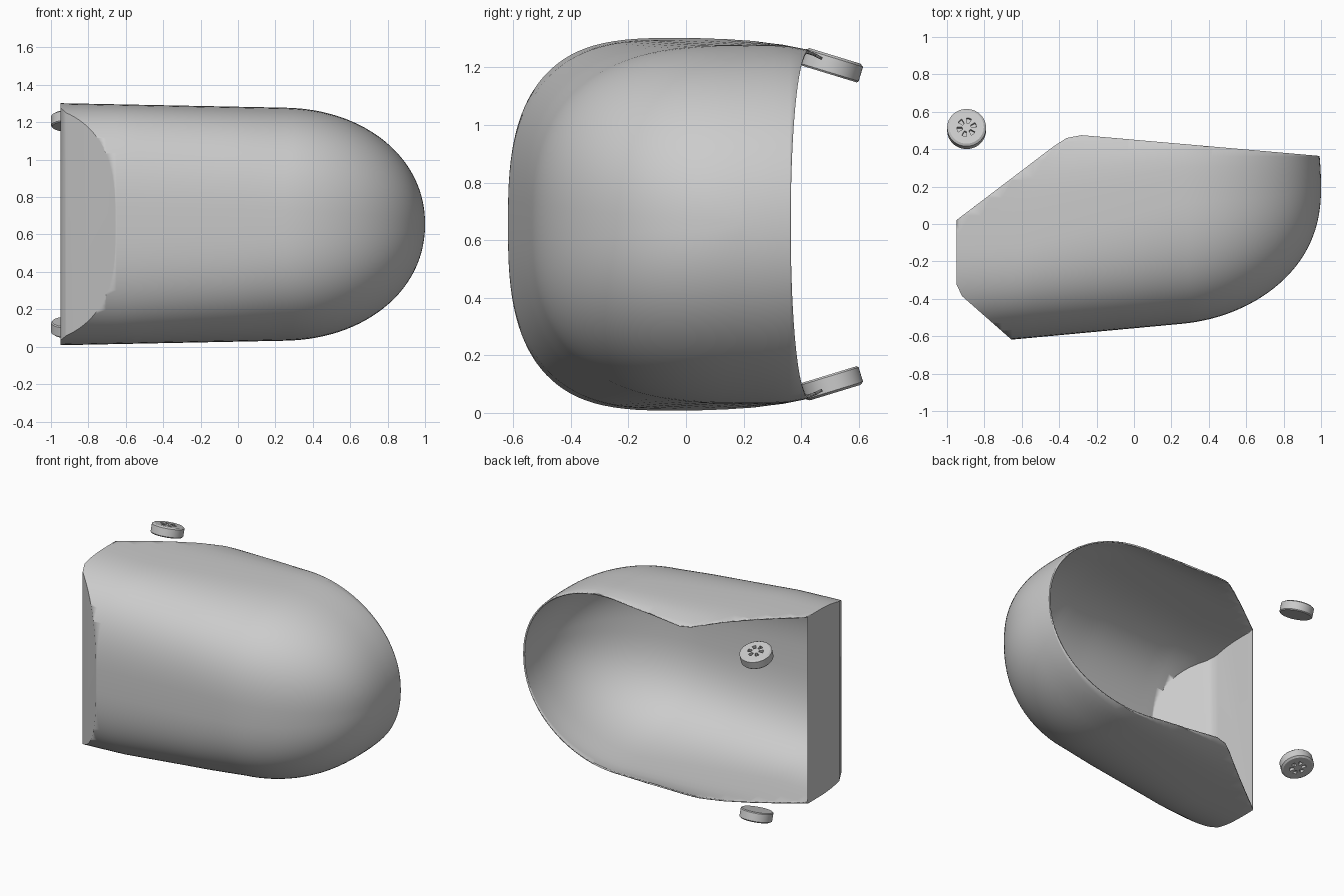
import bpy, bmesh, math
from mathutils import Matrix, Vector

if "Cube" in bpy.data.objects:
    bpy.data.objects.remove(bpy.data.objects["Cube"])

grey = bpy.data.materials.new("light_grey")
grey.use_nodes = True
COLOUR = (0.6, 0.6, 0.6, 1)
grey.diffuse_color = COLOUR
grey.node_tree.nodes["Principled BSDF"].inputs["Base Color"].default_value = COLOUR

MID_Z = 0.655


def finish(bm, name, angle):
    bmesh.ops.recalc_face_normals(bm, faces=bm.faces)
    mesh = bpy.data.meshes.new(name)
    bm.to_mesh(mesh)
    bm.free()
    mesh.materials.append(grey)
    obj = bpy.data.objects.new(name, mesh)
    bpy.context.collection.objects.link(obj)
    bpy.ops.object.select_all(action="DESELECT")
    obj.select_set(True)
    bpy.context.view_layer.objects.active = obj
    bpy.ops.object.shade_smooth_by_angle(angle=math.radians(angle))
    return obj


def spow(v, p):
    return math.copysign(abs(v) ** p, v)


def section(x, count=56, side_steps=6):
    """Closed D-shaped outline of the cover at one station."""
    t = max(0, (x - 0.25) / 0.75)
    s = max(0.0, 1 - t ** 2.1) ** (1 / 2.1)
    mid_y = -0.05 + 0.25 * min(1, max(0, (x + 0.6) / 0.85))
    height = (0.628 - 0.02 * x) * s
    depth = (mid_y + 0.615 - 0.093 * (x + 0.62)) * s ** 0.9
    power = 2 / (2.8 - 0.4 * min(1, max(0, x)))
    pts = []
    for i in range(count + 1):
        a = math.pi * i / count
        pts.append((x, mid_y - depth * spow(math.sin(a), power),
                    MID_Z + height * spow(math.cos(a), power)))
    # straight sides behind the widest line, drawn in near the rim
    steps = [(k + 1) / side_steps for k in range(side_steps)]
    for sign, order in ((-1, steps), (1, steps[::-1])):
        for b in order:
            pts.append((x - 0.03 * t * b * b, mid_y + (0.52 - mid_y) * b,
                        MID_Z + sign * height * (1 - 0.12 * b ** 4)))
    return pts


def cut(bm, a, b, fill):
    """Cut along the upright plane through plan points a, b; drop its right side."""
    along = Vector((b[0] - a[0], b[1] - a[1], 0))
    normal = Vector((along.y, -along.x, 0)).normalized()
    res = bmesh.ops.bisect_plane(bm, geom=bm.verts[:] + bm.edges[:] + bm.faces[:], dist=1e-5,
                                 plane_co=(a[0], a[1], 0), plane_no=normal, clear_outer=True)
    if fill:
        edges = [e for e in res["geom_cut"] if isinstance(e, bmesh.types.BMEdge)]
        bmesh.ops.holes_fill(bm, edges=edges, sides=0)


# Cover: lofted body with a domed end
bm = bmesh.new()
stations = [-1.1 + 1.35 * i / 24 for i in range(24)]
stations += [0.25 + 0.75 * math.sin(math.pi / 2 * i / 28) for i in range(29)]
rings = [[bm.verts.new(p) for p in section(x)] for x in stations]
n = len(rings[0])
for r0, r1 in zip(rings, rings[1:]):
    for i in range(n):
        j = (i + 1) % n
        bm.faces.new((r0[i], r0[j], r1[j], r1[i]))
bm.faces.new(rings[0])
bmesh.ops.remove_doubles(bm, verts=bm.verts, dist=1e-4)
bmesh.ops.recalc_face_normals(bm, faces=bm.faces)

# Flat end wall, its chamfer and the slanted corner
for a, b in (((-0.95, 0.1), (-0.95, -0.32)),
             ((-0.95, -0.32), (-0.92, -0.385)),
             ((-0.92, -0.385), (-0.67, -0.605))):
    cut(bm, a, b, True)

# Open back: long straight rim, soft bend, slanted rim
for a, b in (((0.98, 0.365), (-0.28, 0.475)),
             ((-0.28, 0.475), (-0.36, 0.46)),
             ((-0.36, 0.46), (-0.43, 0.415)),
             ((-0.43, 0.415), (-0.95, 0.02))):
    cut(bm, a, b, False)
cover = finish(bm, "cover_shell", 55)
solid = cover.modifiers.new("thickness", "SOLIDIFY")
solid.thickness = 0.01
solid.offset = -1
normals = cover.modifiers.new("even_shading", "WEIGHTED_NORMAL")
normals.keep_sharp = True


# Screw discs: lathed caps with a ring of sunken slots on the outer face
def screw_disc(name, side):
    bm = bmesh.new()
    seg = 48
    profile = [(0.024, 0.03), (0.052, 0.03), (0.092, 0.03), (0.104, 0.022),
               (0.104, -0.03), (0.099, -0.036)]
    loops = [[bm.verts.new((r * math.cos(math.tau * i / seg), r * math.sin(math.tau * i / seg), z))
              for i in range(seg)] for r, z in profile]
    slots = []
    for k, (a, b) in enumerate(zip(loops, loops[1:])):
        for i in range(seg):
            j = (i + 1) % seg
            face = bm.faces.new((a[i], b[i], b[j], a[j]))
            if k == 1 - 1 and i % 8 < 4:
                slots.append(face)
    bm.faces.new(loops[0])
    bm.faces.new(loops[-1])
    sunk = bmesh.ops.extrude_face_region(bm, geom=slots)["geom"]
    bmesh.ops.translate(bm, vec=(0, 0, -0.02),
                        verts=[v for v in sunk if isinstance(v, bmesh.types.BMVert)])
    bmesh.ops.delete(bm, geom=slots, context="FACES")
    tilt = Matrix.Rotation(math.radians(-17), 4, "X")
    flip = Matrix.Diagonal((1, 1, side, 1))
    place = Matrix.Translation((-0.895, 0.509, MID_Z + side * 0.556))
    bmesh.ops.transform(bm, matrix=place @ flip @ tilt, verts=bm.verts)
    finish(bm, name, 30)


screw_disc("upper_screw_disc", 1)
screw_disc("lower_screw_disc", -1)
